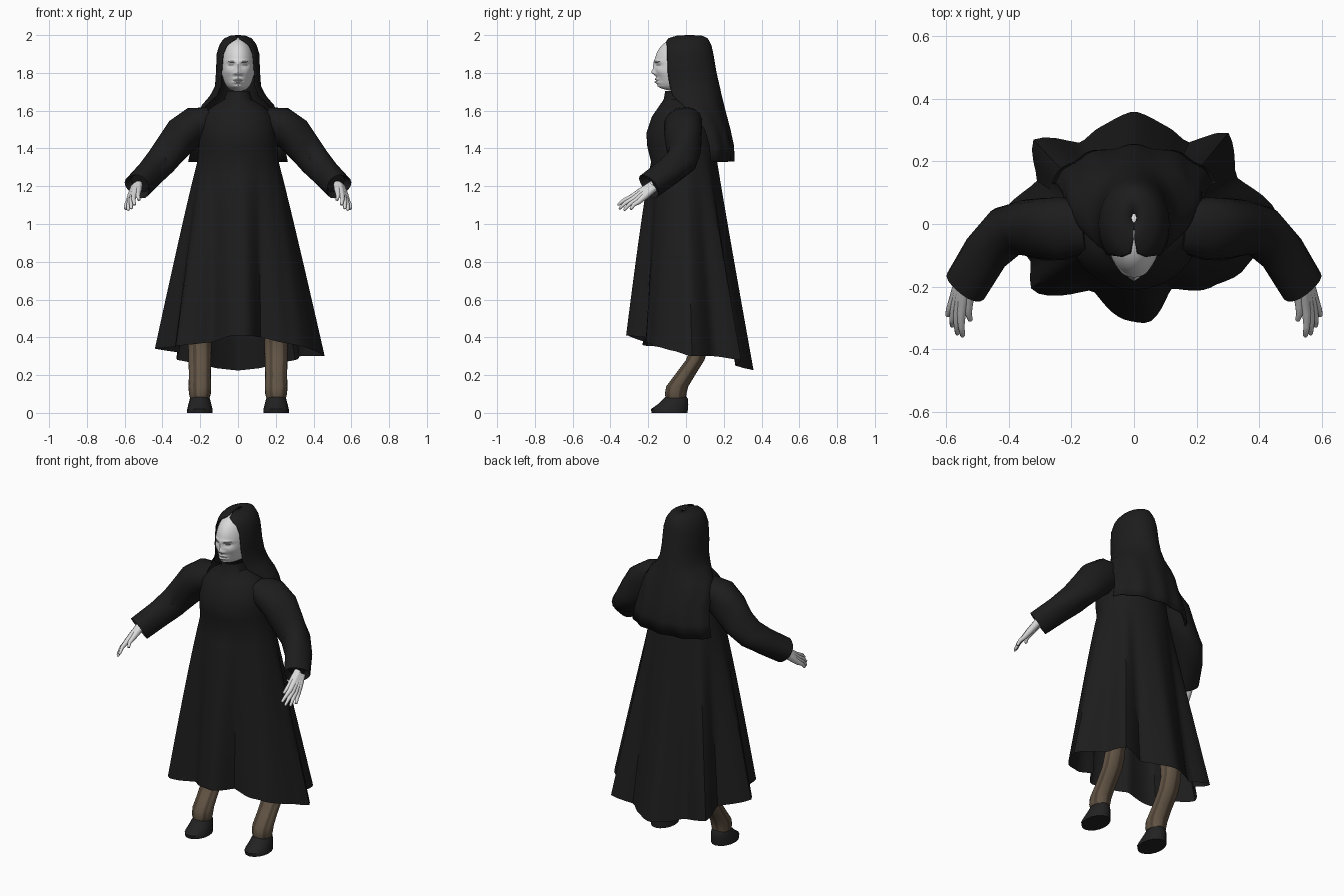
import bpy, bmesh
from math import sin, cos, pi, radians, exp, sqrt
from mathutils import Vector

if "Cube" in bpy.data.objects:
    bpy.data.objects.remove(bpy.data.objects["Cube"])


def material(name, color):
    m = bpy.data.materials.new(name)
    m.use_nodes = True
    m.diffuse_color = (*color, 1)
    m.node_tree.nodes["Principled BSDF"].inputs["Base Color"].default_value = (*color, 1)
    return m


BLACK = material("black cloth", (0.012, 0.012, 0.012))
HOOF = material("dark hoof", (0.016, 0.016, 0.017))
SKIN = material("pale skin", (0.7, 0.7, 0.7))
SHADE = material("eye grey", (0.1, 0.1, 0.1))
BROWN = material("brown hide", (0.12, 0.088, 0.058))
DARK_BROWN = material("dark brown hide", (0.07, 0.05, 0.033))
parts = []


def finish(name, bm, *mats):
    bmesh.ops.recalc_face_normals(bm, faces=bm.faces)
    mesh = bpy.data.meshes.new(name)
    bm.to_mesh(mesh)
    bm.free()
    for m in mats:
        mesh.materials.append(m)
    obj = bpy.data.objects.new(name, mesh)
    bpy.context.collection.objects.link(obj)
    parts.append(obj)
    return obj


def loft(name, rings, mats, closed=True, capped=False, rule=None):
    """Skin a list of equal-length rings."""
    bm = bmesh.new()
    rows = [[bm.verts.new(p) for p in ring] for ring in rings]
    n = len(rows[0])
    for a, b in zip(rows, rows[1:]):
        for i in range(n if closed else n - 1):
            j = (i + 1) % n
            f = bm.faces.new((a[i], a[j], b[j], b[i]))
            if rule:
                f.material_index = rule(i)
    if capped:
        bm.faces.new(rows[0])
        bm.faces.new(rows[-1])
    return finish(name, bm, *mats)


def level(z, half, front, back, n, cx=0):
    """Horizontal oval ring."""
    mid, depth = (front + back) / 2, (back - front) / 2
    return [Vector((cx + half * cos(2 * pi * i / n), mid + depth * sin(2 * pi * i / n), z))
            for i in range(n)]


def tube(name, path, mats, side, n=12, fold=0):
    """Round tube along (x, y, z, radius) points, mirrored by side."""
    pts = [Vector((p[0] * side, p[1], p[2])) for p in path]
    rings, last = [], None
    for k, p in enumerate(pts):
        t = (pts[min(k + 1, len(pts) - 1)] - pts[max(k - 1, 0)]).normalized()
        if last and t.dot(last) < 0:
            t = -t
        last = t
        u = t.cross(Vector((0, 0, 1))).normalized() * side
        v = u.cross(t) * side
        ring = []
        for i in range(n):
            a = 2 * pi * i / n
            r = path[k][3] * (1 + fold * sin(3 * a + k * 0.9))
            ring.append(p + (u * cos(a) + v * sin(a)) * r)
        rings.append(ring)
    return loft(name, rings, mats, capped=True)


# Robe: oval bodice, then a skirt spreading to a lobed, uneven hem
hem = [(4, .46, .30), (25, .36, .30), (44, .42, .28), (57, .31, .25), (72, .33, .235),
       (90, .36, .225), (108, .33, .235), (123, .31, .25), (140, .42, .28), (156, .34, .32),
       (180, .44, .34), (199, .35, .35), (213, .39, .355), (238, .25, .375), (266, .31, .41),
       (278, .32, .41), (300, .24, .40), (321, .32, .37), (337, .38, .35), (350, .41, .33)]


def hem_at(angle):
    pts = [(hem[-1][0] - 360, *hem[-1][1:])] + hem + [(hem[0][0] + 360, *hem[0][1:])]
    for a, b in zip(pts, pts[1:]):
        if a[0] <= angle <= b[0]:
            t = (angle - a[0]) / (b[0] - a[0])
            t = 0.5 * t + 0.5 * t * t * (3 - 2 * t)
            return a[1] + (b[1] - a[1]) * t, a[2] + (b[2] - a[2]) * t


N = 90
bodice = [(1.705, .06, -.11, .02), (1.66, .075, -.118, .06), (1.62, .14, -.145, .1),
          (1.57, .188, -.18, .13), (1.48, .203, -.21, .15), (1.41, .208, -.205, .158),
          (1.33, .215, -.185, .165)]
rings = [level(*row, N) for row in bodice]
waist = rings[-1]
for k in range(1, 13):
    t, ring = k / 12, []
    for i, p in enumerate(waist):
        a = 360 * i / N
        r, z = hem_at(a)
        # The front and sides swell a little; the back falls straight
        spread = t ** (0.95 + 0.08 * sin(radians(a)))
        ring.append(Vector((p.x + (r * cos(radians(a)) - p.x) * spread,
                            p.y + (r * sin(radians(a)) - p.y) * spread,
                            p.z + (z - p.z) * t)))
    rings.append(ring)
loft("robe", rings, [BLACK])

# Veil: open at the face, falling over the shoulders and back
veil_rows = [(2.0, .008, .005, .033, 0), (1.997, .04, -.05, .085, 3), (1.983, .072, -.095, .115, 8),
             (1.965, .088, -.118, .125, 26), (1.945, .1, -.13, .135, 38), (1.9, .113, -.145, .145, 46),
             (1.8, .117, -.153, .162, 50), (1.73, .122, -.145, .178, 50),
             (1.68, .148, -.13, .188, 50), (1.63, .19, -.1, .2, 62), (1.58, .215, -.08, .212, 80),
             (1.5, .23, -.06, .232, 95), (1.41, .25, -.05, .25, 100), (1.33, .27, -.05, .25, 102)]
rings = []
for z, half, front, back, gap in veil_rows:
    mid, depth = (front + back) / 2, (back - front) / 2
    fold = max(0, (1.75 - z)) * 0.1
    ring = []
    for i in range(49):
        s = i / 48
        a = radians(gap + (360 - 2 * gap) * s)
        k = 1 + fold * cos(10 * pi * s - pi) * sin(pi * s)
        ring.append(Vector((half * k * sin(a), mid - depth * k * cos(a), z)))
    rings.append(ring)
veil = loft("veil", rings, [BLACK], closed=False)
thick = veil.modifiers.new("cloth thickness", "SOLIDIFY")
thick.thickness = 0.006

# Head: a sphere with a fuller jaw and soft bumps for the features
# bump: x, z, x spread, z spread, height
bumps = [(0, 1.728, .045, .03, .03), (0, 1.803, .014, .015, .019), (0, 1.835, .011, .026, .008),
         (.017, 1.796, .009, .008, .011), (.036, 1.841, .02, .011, -.014),
         (.036, 1.84, .012, .006, .009), (.032, 1.862, .026, .007, .007),
         (.055, 1.805, .022, .02, .006), (0, 1.767, .024, .006, .011), (0, 1.752, .021, .006, .012),
         (0, 1.759, .026, .003, -.006), (0, 1.738, .03, .005, -.006)]
bm = bmesh.new()
bmesh.ops.create_uvsphere(bm, u_segments=96, v_segments=72, radius=1)
for v in bm.verts:
    x, y, z = v.co
    wide = max(0.02, sqrt(x * x + y * y))
    full = wide ** (-0.3 if z < 0 else -0.12)
    x, y, z = x * full * .089, -.02 + y * full * (.147 if y < 0 else .11), 1.845 + .142 * z
    if y < -.04:
        blend = min(1, (-.04 - y) / .05)
        for cx, cz, sx, sz, h in bumps:
            y -= blend * h * exp(-((abs(x) - cx) / sx) ** 2 - ((z - cz) / sz) ** 2)
    v.co = x, y, z
for f in bm.faces:
    c = f.calc_center_median()
    ax = abs(c.x)
    eye = .025 < ax < .047 and abs(c.z - 1.841) < .003
    brow = .015 < ax < .054 and abs(c.z - 1.852 - ax * .12) < .003
    if c.y < -.08 and (eye or brow):
        f.material_index = 1
finish("head", bm, SKIN, SHADE)

sleeve = [(.15, -.005, 1.54, .085), (.225, -.01, 1.525, .1), (.29, -.01, 1.475, .1),
          (.35, -.012, 1.395, .09), (.41, -.028, 1.33, .082), (.47, -.095, 1.27, .075),
          (.532, -.195, 1.2, .072), (.515, -.165, 1.218, .052)]
wrist = Vector((.54, -.18, 1.2))
# finger: knuckle, then tip
fingers = {"index": ((.552, -.285, 1.145), (.548, -.362, 1.1)),
           "middle": ((.563, -.278, 1.134), (.565, -.355, 1.08)),
           "ring": ((.573, -.266, 1.124), (.582, -.33, 1.072)),
           "little": ((.581, -.252, 1.117), (.597, -.295, 1.077)),
           "thumb": ((.53, -.262, 1.16), (.523, -.31, 1.125))}
leg = [(.62, .064, -.06, .06), (.45, .064, .02, .13), (.36, .062, .03, .122), (.28, .06, .0, .098),
       (.2, .058, -.06, .048), (.14, .06, -.105, .012), (.1, .058, -.112, .002), (.08, .052, -.108, .0)]
hoof = [(0, .068, -.182, .008), (.02, .067, -.186, .01), (.045, .061, -.15, .012),
        (.075, .053, -.118, .01), (.09, .043, -.105, .0)]

for side, word in ((1, "left"), (-1, "right")):
    # Sleeve with a turned-in cuff
    tube(f"{word}_sleeve", sleeve, [BLACK], side, n=20, fold=0.07)

    # Hand: every finger runs from the wrist through its knuckle to the tip
    for name, (knuckle, tip) in fingers.items():
        k, t = Vector(knuckle), Vector(tip)
        root = wrist + (k - Vector(fingers["middle"][0])) * 0.4
        bend = k.lerp(t, 0.5) + Vector((.003, -.003, .005))
        path = [(*root, .022), (*root.lerp(k, 0.6), .019), (*k, .014),
                (*bend, .0105), (*k.lerp(t, 0.93), .008), (*t, .003)]
        tube(f"{word}_{name}_finger", path, [SKIN], side, n=10)

    # Bent leg with darker vertical ridges, and its hoof
    loft(f"{word}_leg", [level(*row, 20, side * .202) for row in leg], [BROWN, DARK_BROWN],
         capped=True, rule=lambda i: int(i % 4 == 1))
    loft(f"{word}_hoof", [level(*row, 16, side * .202) for row in hoof], [HOOF], capped=True)

# Smooth shading with sharp edges kept
bpy.ops.object.select_all(action="DESELECT")
for obj in parts:
    obj.select_set(True)
bpy.context.view_layer.objects.active = parts[0]
bpy.ops.object.shade_smooth_by_angle(angle=radians(40))
